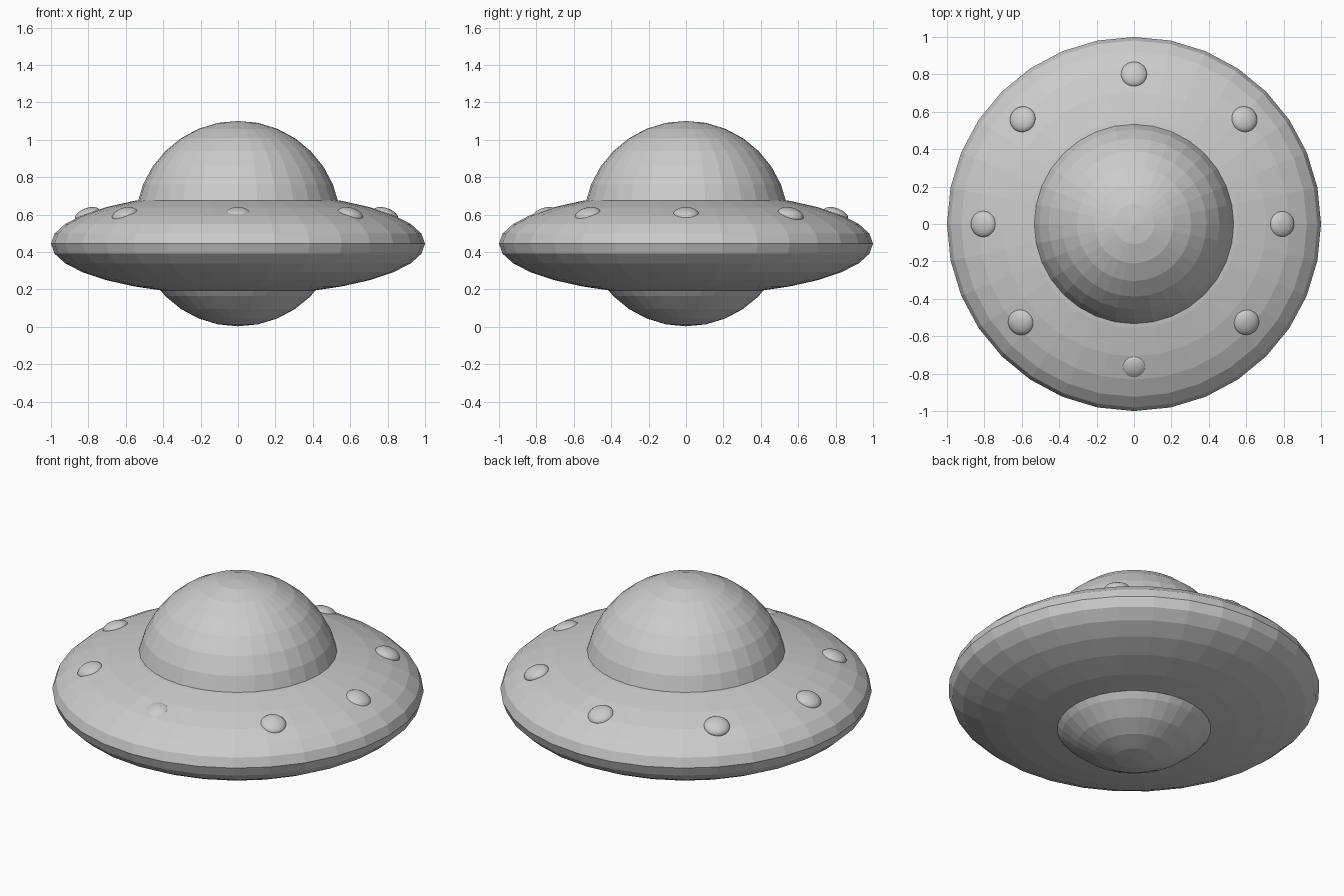
import bpy
import math
from mathutils import Vector

cube = bpy.data.objects.get("Cube")
if cube:
    bpy.data.objects.remove(cube, do_unlink=True)

# Single grey finish
grey = bpy.data.materials.new("plain_grey")
grey.use_nodes = True
colour = (0.6, 0.6, 0.6, 1)
grey.diffuse_color = colour
grey.node_tree.nodes["Principled BSDF"].inputs["Base Color"].default_value = colour


def ellipsoid(name, centre, radius, half_height):
    """Flat-shaded sphere squashed along its own axis."""
    bpy.ops.mesh.primitive_uv_sphere_add(segments=32, ring_count=16, radius=1, location=centre)
    obj = bpy.context.object
    obj.name = name
    obj.scale = (radius, radius, half_height)
    obj.data.materials.append(grey)
    return obj


# Wide flattened disc, with one sphere forming both dome and belly
ellipsoid("saucer_disc", (0, 0, 0.445), 1, 0.275)
ellipsoid("dome_and_belly", (0, 0, 0.552), 0.549, 0.549)

# Lens-shaped lights around the rim, tilted to lie along the disc
lights = {
    "front": (0, -0.76), "front_left": (0.6, -0.525),
    "left": (0.79, 0), "back_left": (0.59, 0.56),
    "back": (0, 0.8), "back_right": (-0.595, 0.56),
    "right": (-0.805, 0), "front_right": (-0.605, -0.525),
}
tilt = math.radians(20)
for side, (x, y) in lights.items():
    lamp = ellipsoid("rim_light_" + side, (x, y, 0.6), 0.07, 0.035)
    outward = Vector((x, y, 0)).normalized()
    normal = outward * math.sin(tilt) + Vector((0, 0, math.cos(tilt)))
    lamp.rotation_euler = normal.to_track_quat("Z", "Y").to_euler()
